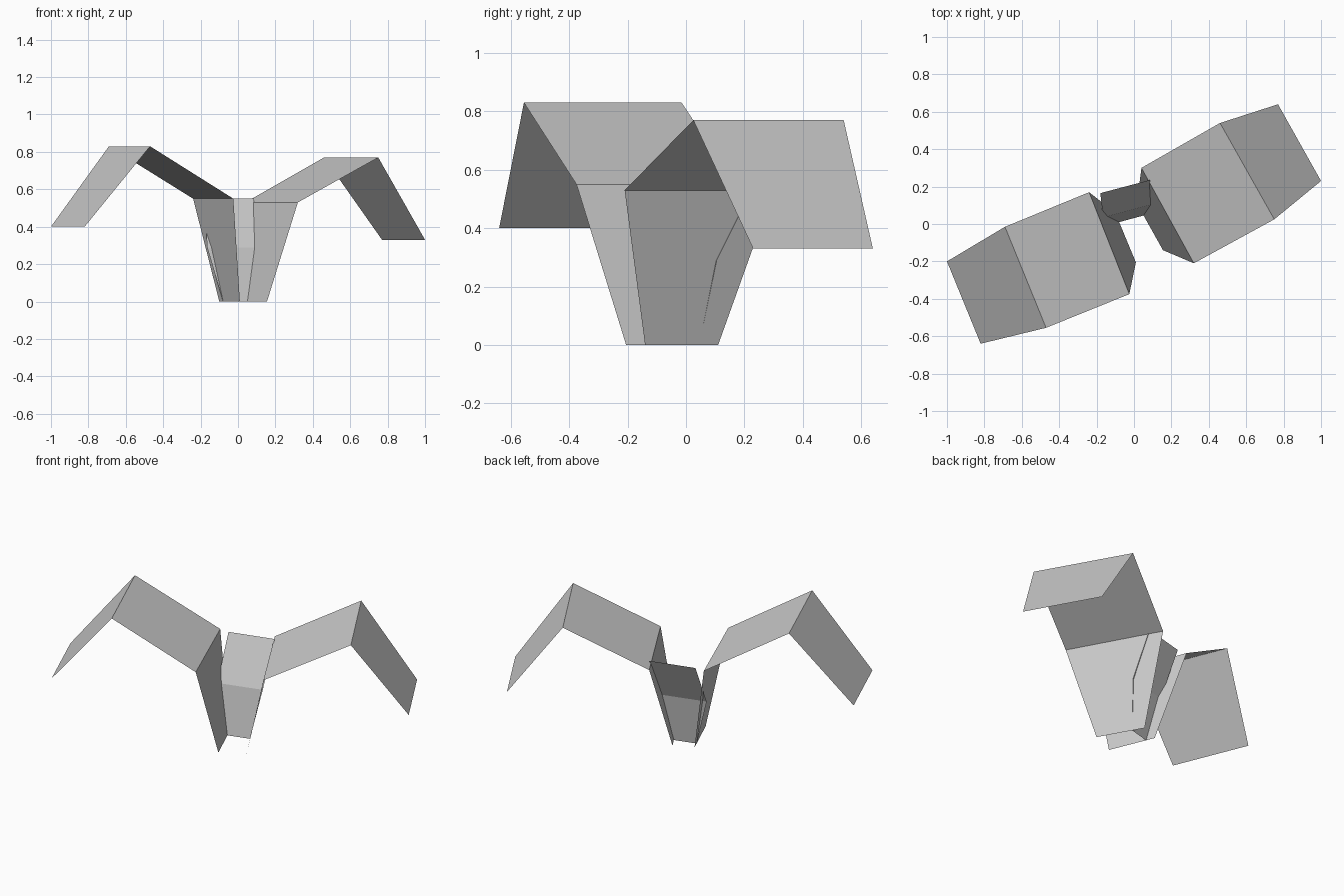
import bpy, bmesh

if "Cube" in bpy.data.objects:
    bpy.data.objects.remove(bpy.data.objects["Cube"])

grey = bpy.data.materials.new("plain_grey")
grey.diffuse_color = (0.6, 0.6, 0.6, 1)
grey.use_nodes = True
grey.node_tree.nodes["Principled BSDF"].inputs["Base Color"].default_value = grey.diffuse_color


def folded_leaf(name, rows):
    """Sheet through straight fold lines; each row is (left xy, right xy, height)."""
    bm = bmesh.new()
    lines = [[bm.verts.new((*p, z)) for p in (a, b)] for a, b, z in rows]
    for (a, b), (c, d) in zip(lines, lines[1:]):
        bm.faces.new((a, b, d, c))
    mesh = bpy.data.meshes.new(name)
    bm.to_mesh(mesh)
    bm.free()
    mesh.materials.append(grey)
    ob = bpy.data.objects.new(name, mesh)
    bpy.context.collection.objects.link(ob)
    return ob


# Large drooping leaf on the right: base, bend, crest, tip
folded_leaf("right_leaf", [
    ((0.015, 0.11), (0.155, -0.14), 0),
    ((0.04, 0.30), (0.32, -0.21), 0.53),
    ((0.46, 0.54), (0.75, 0.025), 0.77),
    ((0.77, 0.64), (1.0, 0.23), 0.33)])

# Large drooping leaf on the left
folded_leaf("left_leaf", [
    ((0.01, -0.205), (-0.10, 0.06), 0),
    ((-0.025, -0.375), (-0.24, 0.17), 0.55),
    ((-0.47, -0.555), (-0.69, -0.015), 0.83),
    ((-1.0 + 0.18, -0.64), (-1.0, -0.2), 0.40)])

# Short upright leaf between them, leaning back
folded_leaf("centre_leaf", [
    ((-0.08, 0.01), (0.05, 0.045), 0),
    ((-0.165, 0.035), (0.095, 0.105), 0.29),
    ((-0.18, 0.165), (0.085, 0.235), 0.55)])
